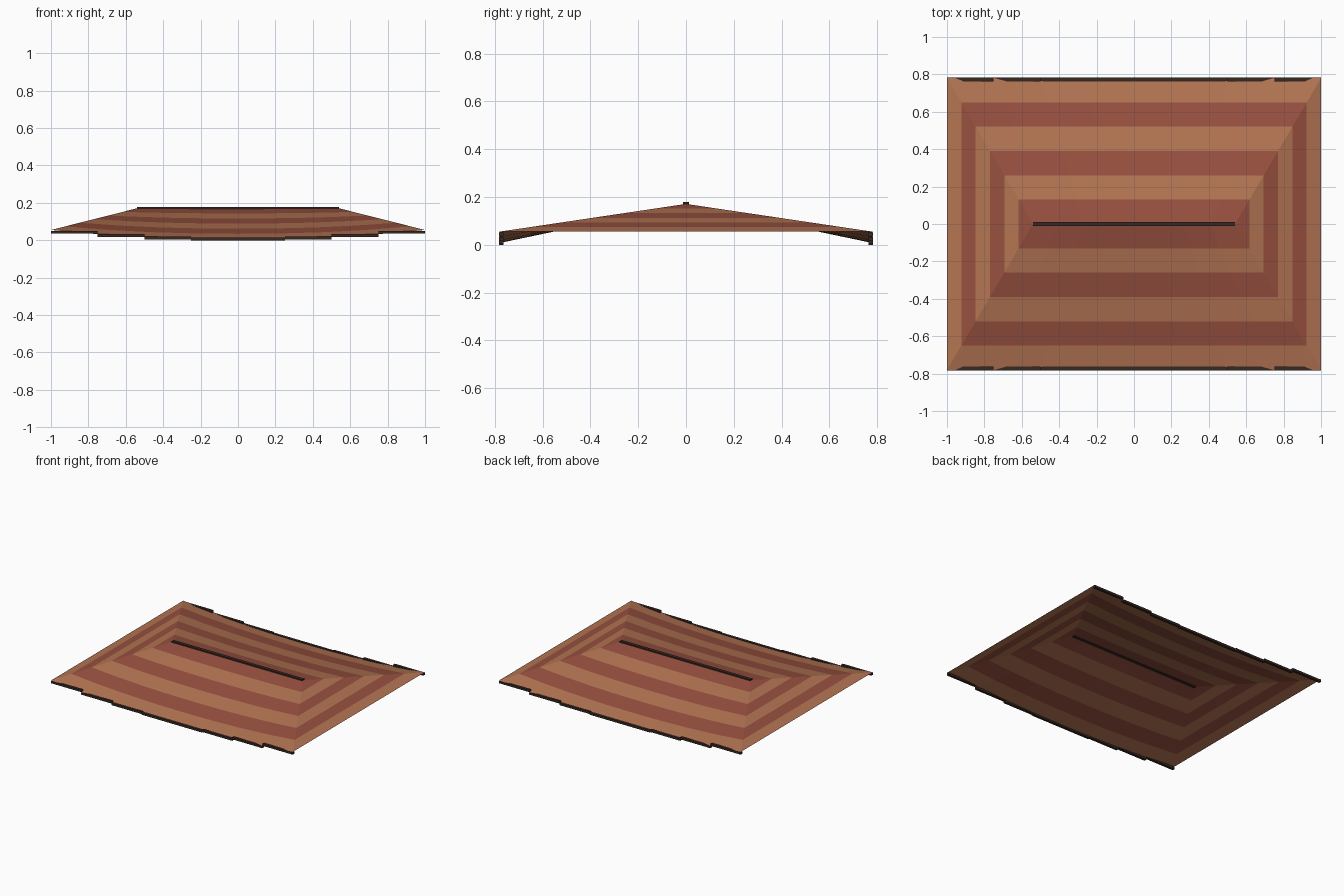
import bpy

if "Cube" in bpy.data.objects:
    bpy.data.objects.remove(bpy.data.objects["Cube"])

HALF_X, HALF_Y = 1.0, 0.78        # eave half sizes
RIDGE_X, RIDGE_Z = 0.54, 0.171    # ridge half length and height
CORNER_Z, MID_Z = 0.055, 0.0075   # eave height at the corners and mid span
BANDS, COLS = 6, 8


def material(name, rgb):
    m = bpy.data.materials.new(name)
    m.diffuse_color = (*rgb, 1)
    m.use_nodes = True
    m.node_tree.nodes["Principled BSDF"].inputs["Base Color"].default_value = m.diffuse_color
    return m


clay = material("light clay", (0.45, 0.175, 0.085))
red = material("red clay", (0.31, 0.08, 0.05))
dark = material("dark wood", (0.04, 0.022, 0.016))


def eave_z(u):
    """Sagging eave line, u from -1 to 1."""
    return MID_Z + (CORNER_Z - MID_Z) * abs(u) ** 2.2


def mesh_object(name, verts, faces, mats):
    me = bpy.data.meshes.new(name)
    me.from_pydata(verts, [], faces)
    for m in mats:
        me.materials.append(m)
    ob = bpy.data.objects.new(name, me)
    bpy.context.collection.objects.link(ob)
    return ob


def slope(name, cols, point):
    """Striped roof slope: point(u, t) with t from ridge (0) to eave (1)."""
    verts = [point(-1 + 2 * i / cols, j / BANDS)
             for j in range(BANDS + 1) for i in range(cols + 1)]
    w = cols + 1
    faces = [(j * w + i, (j + 1) * w + i, (j + 1) * w + i + 1, j * w + i + 1)
             for j in range(BANDS) for i in range(cols)]
    ob = mesh_object(name, verts, faces, [red, clay])
    for k, p in enumerate(ob.data.polygons):
        p.material_index = (k // cols) % 2


def bar(name, centre, size):
    bpy.ops.mesh.primitive_cube_add(size=1, location=centre)
    ob = bpy.context.object
    ob.name = name
    ob.scale = size
    ob.data.materials.append(dark)


# Long slopes (sagging) and end slopes (flat)
for s, long_name, end_name in ((-1, "front_slope", "left_slope"),
                               (1, "back_slope", "right_slope")):
    slope(long_name, COLS, lambda u, t: (
        -s * u * (RIDGE_X + (HALF_X - RIDGE_X) * t),
        s * HALF_Y * t,
        RIDGE_Z + (eave_z(u) - RIDGE_Z) * t))
    slope(end_name, 1, lambda u, t: (
        s * (RIDGE_X + (HALF_X - RIDGE_X) * t),
        s * u * HALF_Y * t,
        RIDGE_Z + (CORNER_Z - RIDGE_Z) * t))

# Stepped eave trim boards
for s, side in ((-1, "front"), (1, "back")):
    for i in range(COLS):
        u = -1 + (2 * i + 1) / COLS
        bar(f"{side}_eave_trim", (u, s * 0.773, eave_z(u)),
            (2 / COLS, 0.02, 0.016))

# Ridge cap
bar("ridge_cap", (0, 0, 0.171), (2 * RIDGE_X, 0.024, 0.014))
